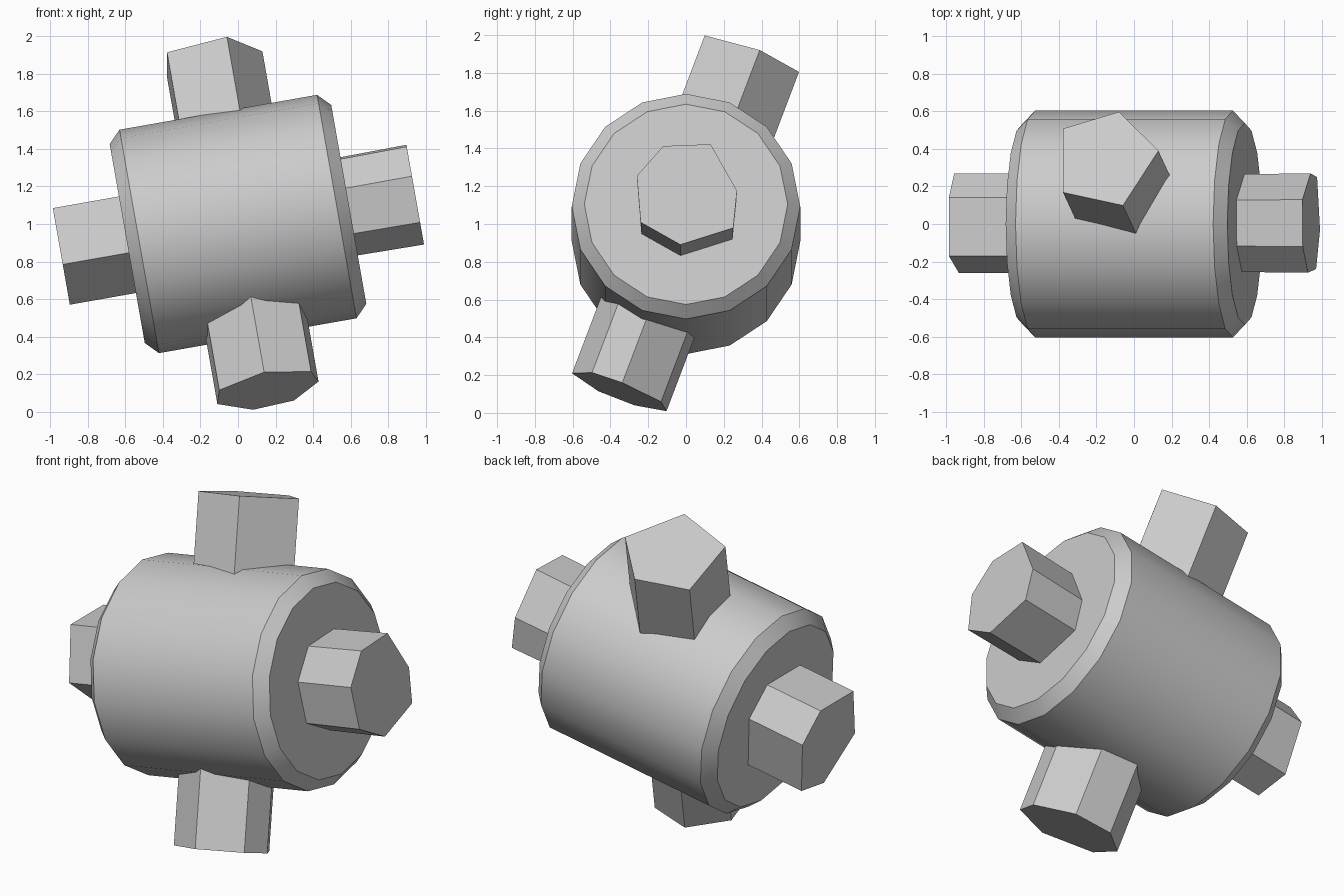
import bpy, bmesh
from math import radians, sin, cos, tau
from mathutils import Matrix

cube = bpy.data.objects.get("Cube")
if cube:
    bpy.data.objects.remove(cube, do_unlink=True)

grey = bpy.data.materials.new("plain grey")
grey.use_nodes = True
grey.diffuse_color = (0.6, 0.6, 0.6, 1)
grey.node_tree.nodes["Principled BSDF"].inputs["Base Color"].default_value = (0.6, 0.6, 0.6, 1)


def loft(name, outline, rings, matrix):
    """Closed solid: the outline repeated along local z at (height, scale)."""
    bm = bmesh.new()
    loops = [[bm.verts.new((x * s, y * s, h)) for x, y in outline] for h, s in rings]
    n = len(outline)
    for low, high in zip(loops, loops[1:]):
        for i in range(n):
            j = (i + 1) % n
            bm.faces.new((low[i], low[j], high[j], high[i]))
    bm.faces.new(loops[0])
    bm.faces.new(loops[-1])
    bmesh.ops.transform(bm, matrix=matrix, verts=bm.verts)
    bmesh.ops.recalc_face_normals(bm, faces=bm.faces)
    mesh = bpy.data.meshes.new(name)
    bm.to_mesh(mesh)
    bm.free()
    mesh.materials.append(grey)
    obj = bpy.data.objects.new(name, mesh)
    bpy.context.collection.objects.link(obj)
    bpy.ops.object.select_all(action='DESELECT')
    obj.select_set(True)
    bpy.context.view_layer.objects.active = obj
    bpy.ops.object.shade_smooth_by_angle(angle=radians(30))


# Frames: the barrel tilts about y, the cross pegs also lean about its axis
tilt = Matrix.Translation((0, 0, 1)) @ Matrix.Rotation(radians(-10), 4, 'Y')
lean = tilt @ Matrix.Rotation(radians(-20.5), 4, 'X')
# Columns map outline (y, height) and extrusion onto the barrel axis
along = tilt @ Matrix(((0, 0, 1, 0), (1, 0, 0, 0), (0, 1, 0, 0), (0, 0, 0, 1)))

# Barrel with chamfered rims
circle = [(0.605 * cos(tau * i / 16), 0.605 * sin(tau * i / 16)) for i in range(16)]
loft("barrel", circle, [(-0.6, 0.89), (-0.535, 1), (0.535, 1), (0.6, 0.89)], along)

# End pegs on the barrel axis
left_end = [(-0.12, 0.25), (0.13, 0.26), (0.27, 0.01), (0.25, -0.19),
            (-0.03, -0.28), (-0.24, -0.16), (-0.26, 0.09)]
right_end = [(-0.17, 0.255), (0.14, 0.255), (0.27, 0.09),
             (0.2, -0.23), (-0.02, -0.268), (-0.26, -0.05)]
loft("left_peg", left_end, [(0.5, 0.98), (0.958, 1)], along)
loft("right_peg", right_end, [(-0.958, 1), (-0.5, 1)], along)

# Cross pegs through the barrel side
upper = [(0.115, -0.255), (-0.214, -0.181), (-0.237, 0.182), (0.062, 0.278), (0.288, 0.056)]
lower = [(-0.275, 0.07), (-0.252, -0.135), (0, -0.284), (0.247, -0.171),
         (0.277, 0), (0.131, 0.219), (-0.093, 0.25)]
loft("upper_peg", upper, [(0.4, 1), (0.965, 1)], lean)
loft("lower_peg", lower, [(-0.963, 1), (-0.4, 1)], lean)
